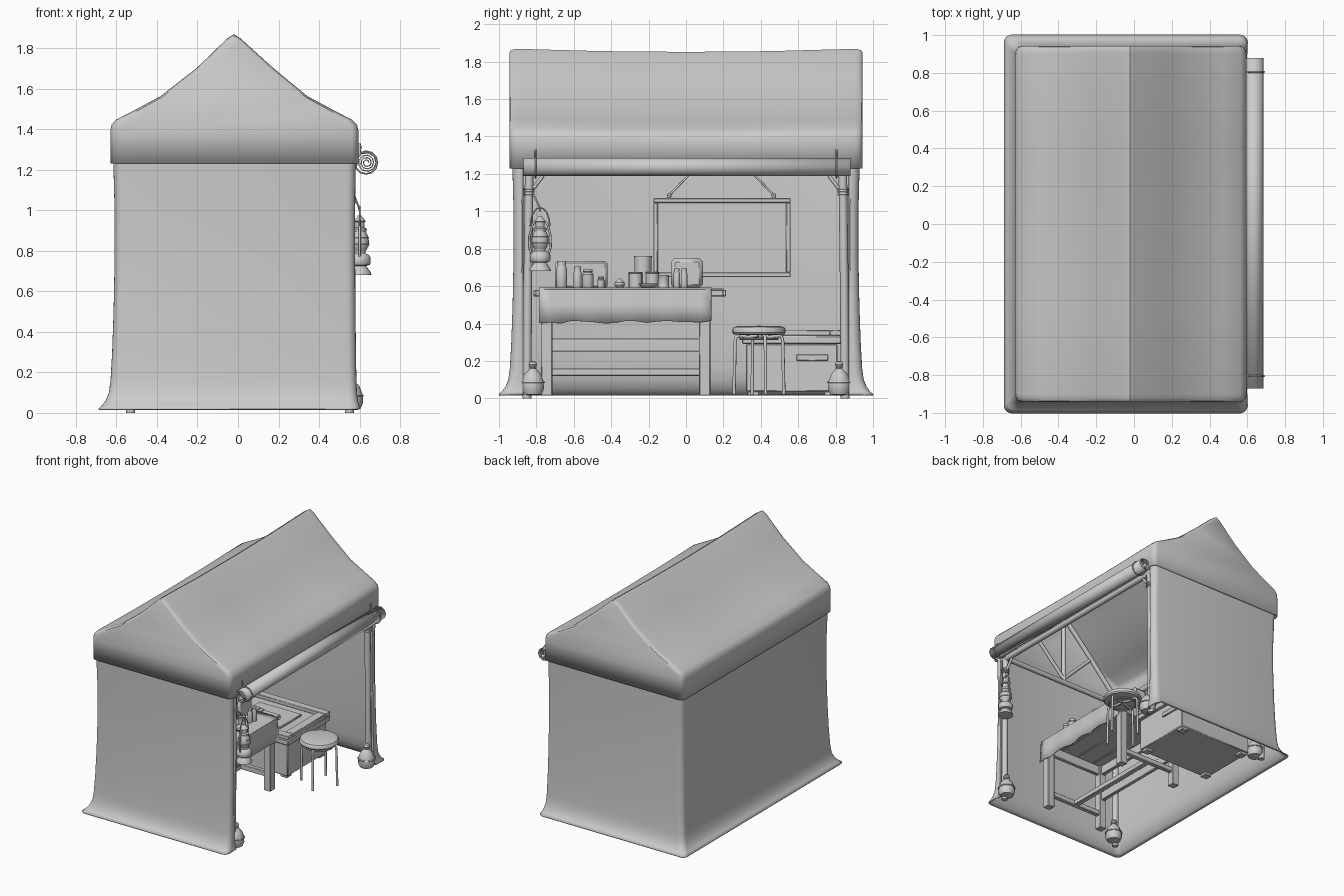
import bpy, math, random
from mathutils import Vector

if "Cube" in bpy.data.objects:
    bpy.data.objects.remove(bpy.data.objects["Cube"])
random.seed(4)


def finish(o, angle=35):
    bpy.ops.object.select_all(action='DESELECT')
    o.select_set(True)
    bpy.context.view_layer.objects.active = o
    bpy.ops.object.shade_smooth_by_angle(angle=math.radians(angle))
    return o


def mesh(name, verts, faces, thick=0, angle=35):
    me = bpy.data.meshes.new(name)
    me.from_pydata([tuple(v) for v in verts], [], faces)
    o = bpy.data.objects.new(name, me)
    bpy.context.collection.objects.link(o)
    if thick:
        m = o.modifiers.new("thickness", 'SOLIDIFY')
        m.thickness, m.offset = thick, 0
    return finish(o, angle)


def loft(name, rings, closed=True, caps=True, thick=0, angle=35):
    n = len(rings[0])
    faces = [(i * n + j, i * n + (j + 1) % n, (i + 1) * n + (j + 1) % n, (i + 1) * n + j)
             for i in range(len(rings) - 1) for j in range(n if closed else n - 1)]
    if caps:
        faces += [tuple(reversed(range(n))), tuple(range((len(rings) - 1) * n, len(rings) * n))]
    return mesh(name, [p for r in rings for p in r], faces, thick, angle)


def lathe(name, prof, loc, n=16):
    x, y, z = loc
    return loft(name, [[(x + r * math.cos(2 * math.pi * k / n), y + r * math.sin(2 * math.pi * k / n), z + h)
                        for k in range(n)] for r, h in prof])


def box(name, x0, x1, y0, y1, z0, z1, bevel=0.004):
    v = [(x, y, z) for z in (z0, z1) for x, y in ((x0, y0), (x1, y0), (x1, y1), (x0, y1))]
    f = [(3, 2, 1, 0), (4, 5, 6, 7)] + [(i, (i + 1) % 4, 4 + (i + 1) % 4, 4 + i) for i in range(4)]
    o = mesh(name, v, f)
    if bevel:
        m = o.modifiers.new("bevel", 'BEVEL')
        m.width, m.segments = bevel, 1
    return o


def tube(name, pts, r, res=2, cyclic=False):
    cu = bpy.data.curves.new(name, 'CURVE')
    cu.dimensions = '3D'
    cu.bevel_depth, cu.bevel_resolution, cu.use_fill_caps = r, res, True
    s = cu.splines.new('POLY')
    s.points.add(len(pts) - 1)
    for p, q in zip(s.points, pts):
        p.co = (*q, 1)
    s.use_cyclic_u = cyclic
    o = bpy.data.objects.new(name, cu)
    bpy.context.collection.objects.link(o)
    finish_sel = bpy.ops.object.select_all(action='DESELECT')
    o.select_set(True)
    bpy.context.view_layer.objects.active = o
    bpy.ops.object.convert(target='MESH')
    return finish(bpy.context.object, 50)


def ring(name, c, r, thick, axis='z', n=16):
    pts = []
    for k in range(n):
        a, b = r * math.cos(2 * math.pi * k / n), r * math.sin(2 * math.pi * k / n)
        pts.append((c[0] + a, c[1] + b, c[2]) if axis == 'z' else (c[0] + a, c[1], c[2] + b))
    return tube(name, pts, thick, 1, True)


# canvas roof: swept gable profile with rounded ends and a sagging ridge
prof = [(-.625, 1.23), (-.625, 1.39), (-.62, 1.42), (-.6, 1.443), (-.5, 1.495), (-.38, 1.56), (-.2, 1.70),
        (-.05, 1.845), (-.02, 1.865), (.01, 1.845), (.17, 1.70), (.34, 1.56), (.47, 1.49), (.56, 1.443),
        (.583, 1.42), (.59, 1.39), (.59, 1.23)]
rings = []
for y, s in [(-.938, .95), (-.934, .972), (-.922, .99), (-.9, 1), (-.45, 1), (0, 1), (.45, 1), (.9, 1),
             (.922, .99), (.934, .972), (.938, .95)]:
    sag = .018 * (1 - (y / .94) ** 2)
    rings.append([(-.018 + (x + .018) * s, y, 1.23 + (z - 1.23) * (s * .5 + .5) - sag * min(1, (z - 1.23) / .3))
                  for x, z in prof])
loft("canvas_roof", rings, closed=False, thick=.01)


# canvas walls: three sides with rounded corners, flaring at the hem, open on +x
def wall_path(z, o):
    xl, xr, yh, r = -.607 - o, .575 + .3 * o, .92 + o, .04
    pts = [(xr - .02, -.872, z), (xr - .004, -.874, z)]
    for cx, cy, a0 in ((xr - r, -yh + r, 0), (xl + r, -yh + r, -90), (xl + r, yh - r, -180), (xr - r, yh - r, -270)):
        for k in range(6):
            a = math.radians(a0 - 18 * k)
            pts.append((cx + r * math.cos(a), cy + r * math.sin(a), z))
    return pts + [(xr - .004, .874, z), (xr - .02, .872, z)]


levels = [(1.3, .005), (1.23, .004), (1, -.002), (.75, -.002), (.5, .003), (.3, .01), (.16, .018), (.1, .026),
          (.06, .042), (.035, .06), (.018, .08)]
loft("canvas_walls", [wall_path(z, o) for z, o in levels], closed=False, caps=False, thick=.008)

# rolled-up door flap: spiral section extruded along y, with straps
sp = [(.635 + (.01 + .043 * k / 32) * math.cos(k * math.pi / 4.5), 1.235 + (.01 + .043 * k / 32) * math.sin(k * math.pi / 4.5))
      for k in range(33)]
loft("rolled_flap", [[(x, y, z) for x, z in sp] for y in (-.87, .88)], closed=False, caps=False, thick=.006)
for y in (-.805, .805):
    ring("flap_strap", (.632, y, 1.235), .056, .005, 'y', 12)
    tube("strap_tie", [(.6, y, 1.27), (.6, y, 1.33)], .006)
    ring("strap_eyelet", (.597, y, 1.31), .012, .003, 'y', 8)

# pole frame: posts, rails, gable trusses, rope lashings and sandbags
bag = [(.02, 0), (.05, .006), (.062, .035), (.06, .075), (.045, .115), (.022, .14), (.014, .15), (.024, .165), (.018, .18), (.003, .184)]
for sx in (-.53, .55):
    for sy in (-1, 1):
        y = sy * .85
        tube("tent_post", [(sx, y, 0), (sx, y - sy * .004, .6), (sx, y - sy * .012, 1.23)], .023)
        tube("post_brace", [(sx, y - sy * .01, 1.09), (sx, y - sy * .085, 1.19)], .01)
        for z in (1.09, 1.105, 1.12):
            ring("rope_lashing", (sx, y - sy * .01, z), .025, .006)
        bx = sx + .005 if sx > 0 else sx + .04
        lathe("sandbag", bag, (bx, sy * .82, .015), 14)
        ring("sandbag_rope", (bx, sy * .82, .085), .061, .005)
        ring("sandbag_neck_rope", (bx, sy * .82, .165), .018, .005, n=10)
    tube("side_rail", [(sx, -.88, 1.21), (sx, .88, 1.21)], .022)
tube("ridge_pole", [(-.018, -.9, 1.79), (-.018, .9, 1.79)], .02)
for y in (-.84, .84):
    tube("tie_beam", [(-.57, y, 1.22), (.56, y, 1.22)], .02)
    tube("king_post", [(-.018, y, 1.22), (-.018, y, 1.8)], .018)
    for s in (-1, 1):
        tube("rafter", [(-.018 + s * .54, y, 1.23), (-.018 + s * .2, y, 1.59), (-.018, y, 1.79)], .018)
        tube("truss_strut", [(-.018, y, 1.25), (-.018 + s * .25, y, 1.5)], .014)

# hanging lantern
L = (.6, -.78, .68)
lathe("lantern_base", [(.058, 0), (.056, .012), (.04, .035), (.032, .045), (.05, .05), (.055, .06), (.055, .085),
                       (.045, .1), (.03, .108), (.03, .118)], L)
lathe("lantern_globe", [(.03, .118), (.043, .14), (.047, .165), (.04, .195), (.027, .22)], L)
lathe("lantern_cap", [(.034, .215), (.036, .228), (.024, .235), (.024, .262), (.032, .266), (.014, .285), (.008, .295)], L)
for s in (-1, 1):
    tube("lantern_side_tube", [(.6, L[1] + s * .045, .77), (.6, L[1] + s * .057, .81), (.6, L[1] + s * .055, .87),
                               (.6, L[1] + s * .04, .93), (.6, L[1] + s * .02, .95)], .006)
for z, r in ((.83, .047), (.865, .045)):
    ring("lantern_guard", (.6, L[1], z), r, .003)
tube("lantern_bail", [(.6, L[1] + .052 * math.cos(a * math.pi / 8), .92 + .1 * math.sin(a * math.pi / 8)) for a in range(9)], .004)
tube("lantern_hook", [(.6, -.78, 1.0), (.59, -.785, 1.03), (.57, -.81, 1.08), (.55, -.84, 1.1)], .005)

# work table: planked top, legs, aprons and stretchers
for k in range(4):
    box("table_plank", -.36 + .15 * k, -.213 + .15 * k, -.815 + .01 * (k % 2), .215 - .015 * (k % 2), .545, .58)
for x in (-.3, .205):
    for y in (-.745, .1):
        box("table_leg", x - .03, x + .03, y - .03, y + .03, .015, .545)
    box("table_apron", x - .015, x + .015, -.745, .1, .47, .545)
for y in (-.745, .1):
    box("table_end_apron", -.3, .205, y - .015, y + .015, .47, .545)
    box("table_low_rail", -.3, .205, y - .018, y + .018, .12, .16)
box("table_back_stretcher", -.315, -.285, -.745, .1, .25, .32)
box("table_long_stretcher", -.07, -.03, -.745, .1, .12, .16)

# table cloth with drape over the open side and ragged hem
n = 16
rows = [[], [], [], [], []]
for k in range(n + 1):
    y = -.785 + .92 * k / n
    hem = .41 + random.uniform(-.012, .006)
    bump = .004 * math.sin(k * 1.7)
    back = -.18 + random.uniform(-.05, .05)
    for row, p in zip(rows, [(back, .588), (.22, .588), (.247, .58), (.252 + bump, .5), (.258 + 1.5 * bump, hem)]):
        row.append((p[0], y, p[1]))
loft("table_cloth", rows, closed=False, caps=False, thick=.008, angle=50)

# jars, bottles, tins and boxes on the table
def jar(name, x, y, r, h, neck=.75):
    lathe(name, [(r * .9, 0), (r, .006), (r, h * .72), (r * neck, h * .82), (r * neck, h * .86),
                 (r * neck * 1.12, h * .87), (r * neck * 1.12, h)], (x, y, .59), 14)


for x, y, r, h in ((.1, -.665, .03, .145), (.14, -.58, .022, .115), (.16, -.525, .032, .1), (.14, -.455, .02, .06),
                   (.14, -.05, .018, .105), (.15, -.01, .018, .105)):
    jar("glass_jar", x, y, r, h)
for x, y, r, h in ((.1, -.27, .038, .085), (.06, -.18, .038, .085), (.03, -.23, .048, .17), (.12, -.12, .03, .07)):
    lathe("tin", [(r, 0), (r, .004), (r * .96, .006), (r * .96, h - .008), (r, h - .006), (r, h), (r * .9, h), (r * .88, h - .006)], (x, y, .59), 16)
lathe("small_pot", [(.018, 0), (.028, .015), (.026, .03), (.012, .042), (.006, .052)], (.13, -.355, .59), 12)
lathe("bowl", [(.03, 0), (.05, .015), (.055, .025), (.05, .025), (.03, .008)], (.17, -.2, .59), 16)
box("supply_crate", -.12, .05, -.70, -.42, .588, .735, .012)
box("canister", -.1, .07, -.08, .09, .588, .75, .02)
box("paper_sheet", -.1, .06, .1, .2, .582, .59, 0)

# round stool with bent tube legs
S = (.44, .39)
lathe("stool_seat", [(.1, .338), (.135, .342), (.143, .352), (.143, .368), (.135, .38), (.11, .387), (.01, .388)], (*S, 0), 24)
ring("stool_ring", (*S, .318), .1, .006, n=20)
for k in range(4):
    c, s = math.cos(math.radians(15 + 90 * k)), math.sin(math.radians(15 + 90 * k))
    tube("stool_leg", [(S[0] + r * c, S[1] + r * s, z) for r, z in
                       ((.01, .335), (.06, .328), (.115, .335), (.128, .325), (.132, .3), (.138, .02))], .009)

# storage chest with framed lid
box("chest_body", -.44, .21, .32, .81, .035, .29, .006)
box("chest_lid", -.46, .23, .30, .83, .29, .335, .006)
for a in ((-.46, .23, .30, .36), (-.46, .23, .77, .83), (-.46, -.39, .36, .77), (.16, .23, .36, .77)):
    box("lid_frame", *a, .335, .365)
box("lid_panel", -.3, .07, .43, .70, .33, .35)
box("chest_handle", .205, .222, .59, .76, .2, .235)
for x in (-.4, .17):
    for y in (.36, .77):
        box("chest_foot", x - .03, x + .03, y - .03, y + .03, .015, .04)

# notice board hung on the back wall
box("board_panel", -.59, -.575, -.16, .55, .66, 1.06, 0)
for a in ((-.175, .56, 1.045, 1.07), (-.175, .56, .648, .673), (-.175, -.15, .673, 1.045), (.535, .56, .673, 1.045)):
    box("board_frame", -.592, -.562, *a)
for y, z, w, h in ((.42, .89, .09, .1), (.3, .96, .1, .08), (.02, .87, .11, .15), (.12, .73, .1, .09)):
    box("pinned_note", -.576, -.571, y, y + w, z, z + h, 0)
for y0, y1 in ((-.09, .02), (.47, .36)):
    tube("board_rope", [(-.565, y0, 1.085), (-.555, y1, 1.2)], .006)
    lathe("board_peg", [(.008, 0), (.013, .008), (.013, .018), (.006, .026)], (-.565, y0, 1.07), 10)
